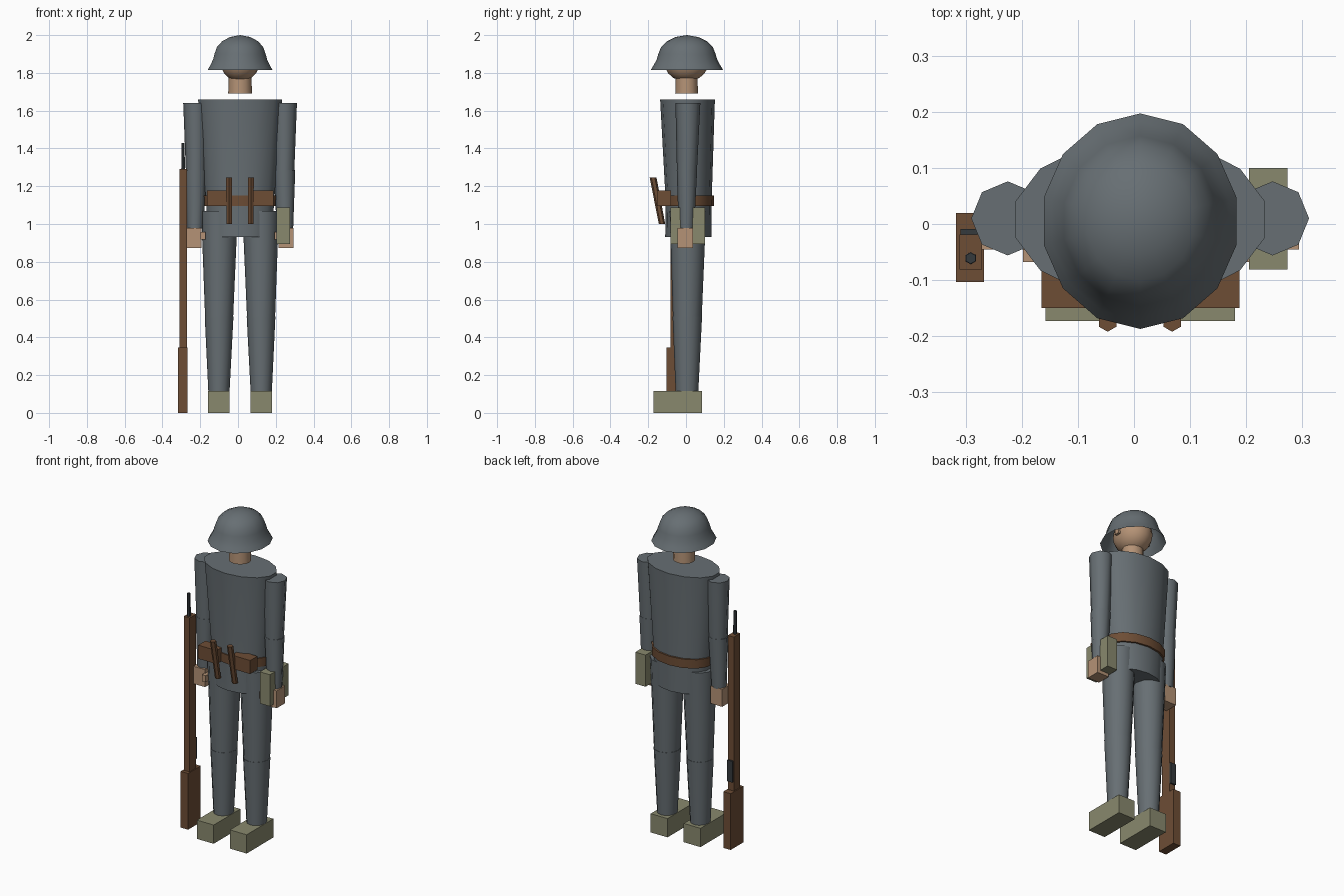
import bpy, bmesh, math
from mathutils import Vector

if "Cube" in bpy.data.objects:
    bpy.data.objects.remove(bpy.data.objects["Cube"])


def mat(name, rgb):
    m = bpy.data.materials.new(name)
    m.diffuse_color = (*rgb, 1)
    m.use_nodes = True
    m.node_tree.nodes["Principled BSDF"].inputs["Base Color"].default_value = m.diffuse_color
    return m


GREY = mat("field_grey", (0.135, 0.158, 0.172))
BROWN = mat("brown_leather_wood", (0.155, 0.075, 0.036))
SKIN = mat("skin", (0.46, 0.29, 0.18))
OLIVE = mat("olive_canvas", (0.25, 0.25, 0.155))
METAL = mat("dark_metal", (0.035, 0.042, 0.046))


def finish(name, bm, material, smooth=0):
    bmesh.ops.recalc_face_normals(bm, faces=bm.faces)
    me = bpy.data.meshes.new(name)
    bm.to_mesh(me)
    bm.free()
    me.materials.append(material)
    ob = bpy.data.objects.new(name, me)
    bpy.context.collection.objects.link(ob)
    if smooth:
        bpy.ops.object.select_all(action='DESELECT')
        bpy.context.view_layer.objects.active = ob
        ob.select_set(True)
        bpy.ops.object.shade_smooth_by_angle(angle=math.radians(smooth))
    return ob


def loft(name, rings, n, material, phase=90, smooth=50, caps=(True, True)):
    """Skin elliptical rings (x, y, z, rx, ry) into a tube."""
    bm = bmesh.new()
    loops = []
    for x, y, z, rx, ry in rings:
        if rx == 0:
            loops.append([bm.verts.new((x, y, z))] * n)
            continue
        angs = [math.radians(phase) + 2 * math.pi * i / n for i in range(n)]
        loops.append([bm.verts.new((x + rx * math.cos(a), y + ry * math.sin(a), z)) for a in angs])
    for a, b in zip(loops, loops[1:]):
        for i in range(n):
            j = (i + 1) % n
            f = [a[i], a[j], b[j], b[i]]
            bm.faces.new(list(dict.fromkeys(f)))
    for use, lp in zip(caps, (loops[0], loops[-1])):
        if use:
            bm.faces.new(lp)
    return finish(name, bm, material, smooth)


def box(name, x, y, z, material):
    """Box from (min, max) pairs."""
    bm = bmesh.new()
    bmesh.ops.create_cube(bm, size=1)
    for v in bm.verts:
        v.co = Vector([(p[0] + p[1]) / 2 + c * (p[1] - p[0]) for p, c in zip((x, y, z), v.co)])
    return finish(name, bm, material)


CX = 0.011  # body centre line

# Helmet: flared rim and dome
profile = [(1.815, 1), (1.84, 0.92), (1.87, 0.835), (1.9, 0.79), (1.938, 0.71),
           (1.968, 0.55), (1.99, 0.31), (2.0, 0)]
loft("helmet", [(CX, 0.005, z, 0.176 * r, 0.192 * r) for z, r in profile], 14, GREY,
     caps=(False, False))

# Head, ears and neck
bm = bmesh.new()
bmesh.ops.create_uvsphere(bm, u_segments=16, v_segments=10, radius=1)
for v in bm.verts:
    v.co = Vector((CX + v.co.x * 0.104, 0.002 + v.co.y * 0.118, 1.858 + v.co.z * 0.104))
finish("head", bm, SKIN, 50)
for side, nm in ((-1, "left"), (1, "right")):
    c = CX + side * 0.105
    box(nm + "_ear", (c - 0.01, c + 0.01), (-0.015, 0.015), (1.835, 1.88), SKIN)
loft("neck", [(CX, 0.003, 1.69, 0.063, 0.06), (CX, 0.003, 1.79, 0.06, 0.058)], 12, SKIN)

# Tunic and belt
loft("tunic", [(CX, 0.012, 0.93, 0.172, 0.122), (CX, 0.014, 1.13, 0.186, 0.122),
               (CX, 0.008, 1.66, 0.228, 0.145)], 14, GREY)
loft("belt", [(CX, 0.016, 1.095, 0.192, 0.131), (CX, 0.016, 1.15, 0.195, 0.132)], 14, BROWN)

# Ammunition pouches and the two stick shapes tucked in the belt
box("left_belt_pouch", (-0.165, -0.04), (-0.15, -0.08), (1.095, 1.178), BROWN)
box("right_belt_pouch", (0.062, 0.188), (-0.15, -0.08), (1.095, 1.178), BROWN)
for nm, x in (("left", -0.047), ("right", 0.068)):
    loft(nm + "_belt_stick", [(x, -0.127, 1.0, 0.017, 0.017), (x, -0.174, 1.245, 0.018, 0.018)],
         6, BROWN, smooth=0)

# Legs and boots
for nm, s in (("left", -1), ("right", 1)):
    hip, ankle = CX + s * 0.109, CX + s * 0.112
    knee = CX + s * 0.111
    loft(nm + "_thigh", [(knee, 0.007, 0.5, 0.074, 0.076), (hip, 0.01, 1.068, 0.097, 0.097)],
         12, GREY)
    loft(nm + "_shin", [(ankle, 0.005, 0.11, 0.056, 0.06), (knee, 0.007, 0.51, 0.076, 0.078)],
         12, GREY)
    box(nm + "_boot", (ankle - 0.057, ankle + 0.057), (-0.173, 0.085), (0, 0.115), OLIVE)

# Arms, hands and thumbs
for nm, s in (("left", -1), ("right", 1)):
    sh, el, wr = CX + s * 0.236, CX + s * 0.234, CX + s * 0.238
    loft(nm + "_upper_arm", [(el, 0.005, 1.28, 0.053, 0.053), (sh, 0.01, 1.64, 0.065, 0.066)],
         8, GREY)
    loft(nm + "_forearm", [(wr, 0.002, 0.975, 0.043, 0.041), (el, 0.005, 1.285, 0.058, 0.054)],
         8, GREY)
    hc = CX + s * 0.243
    box(nm + "_hand", (hc - 0.04, hc + 0.04), (-0.045, 0.037), (0.873, 0.98), SKIN)
    tc = CX + s * 0.196
    box(nm + "_thumb", (tc - 0.013, tc + 0.013), (-0.068, -0.02), (0.917, 0.957), SKIN)

# Canvas case on the right hip
box("hip_case", (0.205, 0.274), (-0.081, 0.1), (0.893, 1.087), OLIVE)

# Rifle standing on its butt
box("rifle_butt", (-0.317, -0.267), (-0.103, 0.02), (0, 0.345), BROWN)
box("rifle_stock", (-0.311, -0.271), (-0.081, -0.019), (0.34, 1.29), BROWN)
box("rifle_magazine", (-0.309, -0.273), (-0.025, -0.009), (0.40, 0.53), METAL)
loft("rifle_barrel", [(-0.291, -0.061, 1.28, 0.011, 0.011), (-0.291, -0.061, 1.43, 0.01, 0.01)],
     6, METAL, smooth=0)
